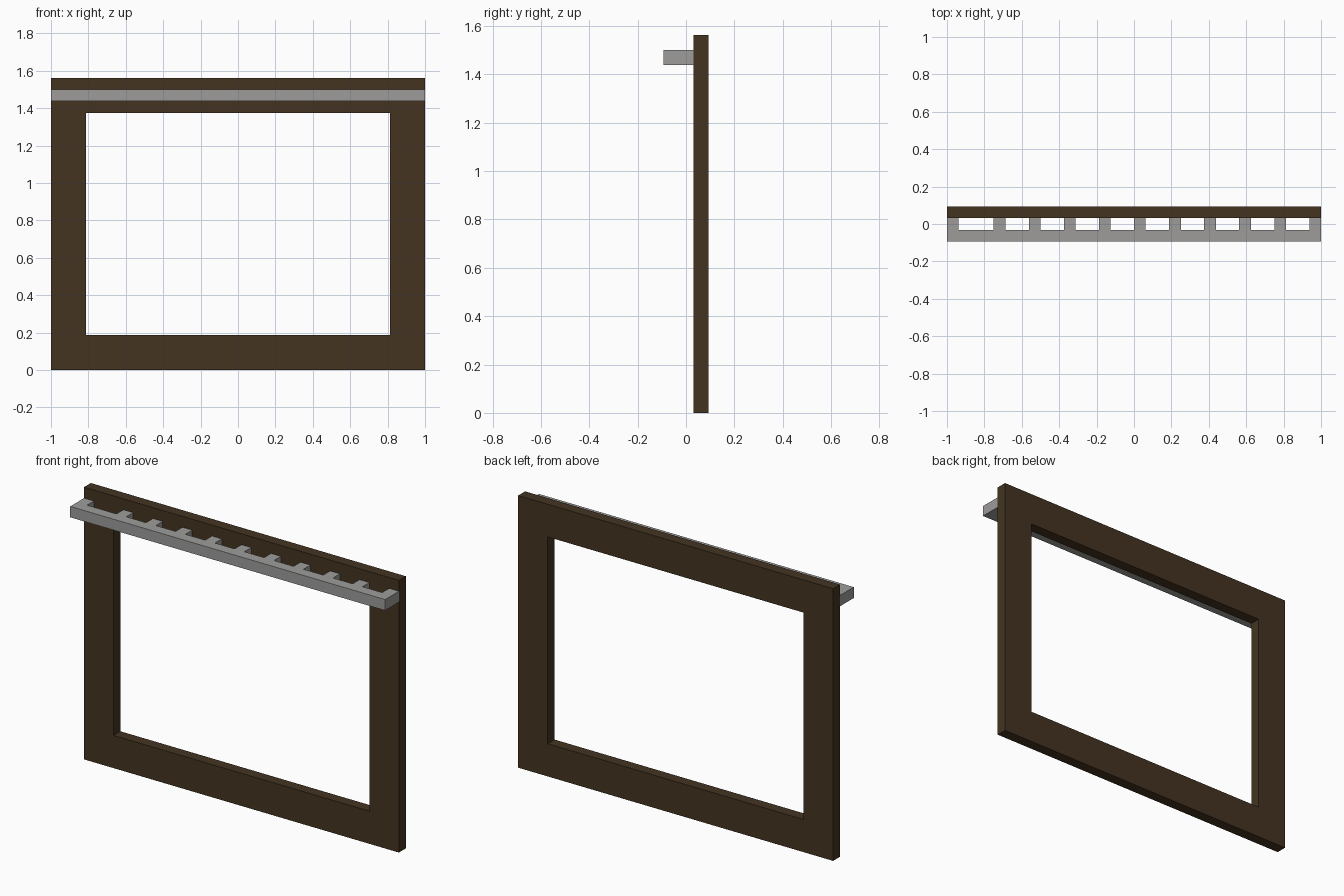
import bpy
import bmesh

U = 1 / 16  # modelling unit

if "Cube" in bpy.data.objects:
    bpy.data.objects.remove(bpy.data.objects["Cube"], do_unlink=True)


def material(name, rgb):
    m = bpy.data.materials.new(name)
    m.use_nodes = True
    m.diffuse_color = (*rgb, 1)
    bsdf = m.node_tree.nodes["Principled BSDF"]
    bsdf.inputs["Base Color"].default_value = (*rgb, 1)
    bsdf.inputs["Roughness"].default_value = 0.9
    return m


def extruded(name, faces, offset, mat):
    """Extrude a flat sheet, given as outlines sharing corners, by an offset."""
    bm = bmesh.new()
    for outline in faces:
        bm.faces.new([bm.verts.new(p) for p in outline])
    bmesh.ops.remove_doubles(bm, verts=bm.verts, dist=1e-5)
    top = bmesh.ops.extrude_face_region(bm, geom=bm.faces[:], use_keep_orig=True)
    moved = [g for g in top["geom"] if isinstance(g, bmesh.types.BMVert)]
    bmesh.ops.translate(bm, verts=moved, vec=offset)
    bmesh.ops.recalc_face_normals(bm, faces=bm.faces)
    mesh = bpy.data.meshes.new(name)
    bm.to_mesh(mesh)
    bm.free()
    mesh.materials.append(mat)
    obj = bpy.data.objects.new(name, mesh)
    bpy.context.collection.objects.link(obj)
    return obj


def rectangle(x, z0, z1, y):
    return [(-x, y, z0), (x, y, z0), (x, y, z1), (-x, y, z1)]


dark_wood = material("dark wood", (0.056, 0.034, 0.015))
grey_metal = material("grey metal", (0.34, 0.335, 0.33))

# Upright frame around a rectangular opening
outer = rectangle(16 * U, 0, 25 * U, U / 2)
inner = rectangle(13 * U, 3 * U, 22 * U, U / 2)
sides = [[outer[i], outer[(i + 1) % 4], inner[(i + 1) % 4], inner[i]] for i in range(4)]
extruded("frame", sides, (0, U, 0), dark_wood)

# Toothed rail: straight front bar, teeth reaching back to the frame
front, root, tip = -1.5 * U, -U / 2, U / 2
tooth_starts = [-16] + list(range(-12, 16, 3))
outline = [(16 * U, front), (-16 * U, front)]
for s in tooth_starts:
    a, b = s * U, (s + 1) * U
    if s > -16:
        outline.append((a, root))
    outline += [(a, tip), (b, tip)]
    if s < 15:
        outline.append((b, root))
extruded("toothed_rail", [[(x, y, 23 * U) for x, y in outline]], (0, 0, U), grey_metal)
